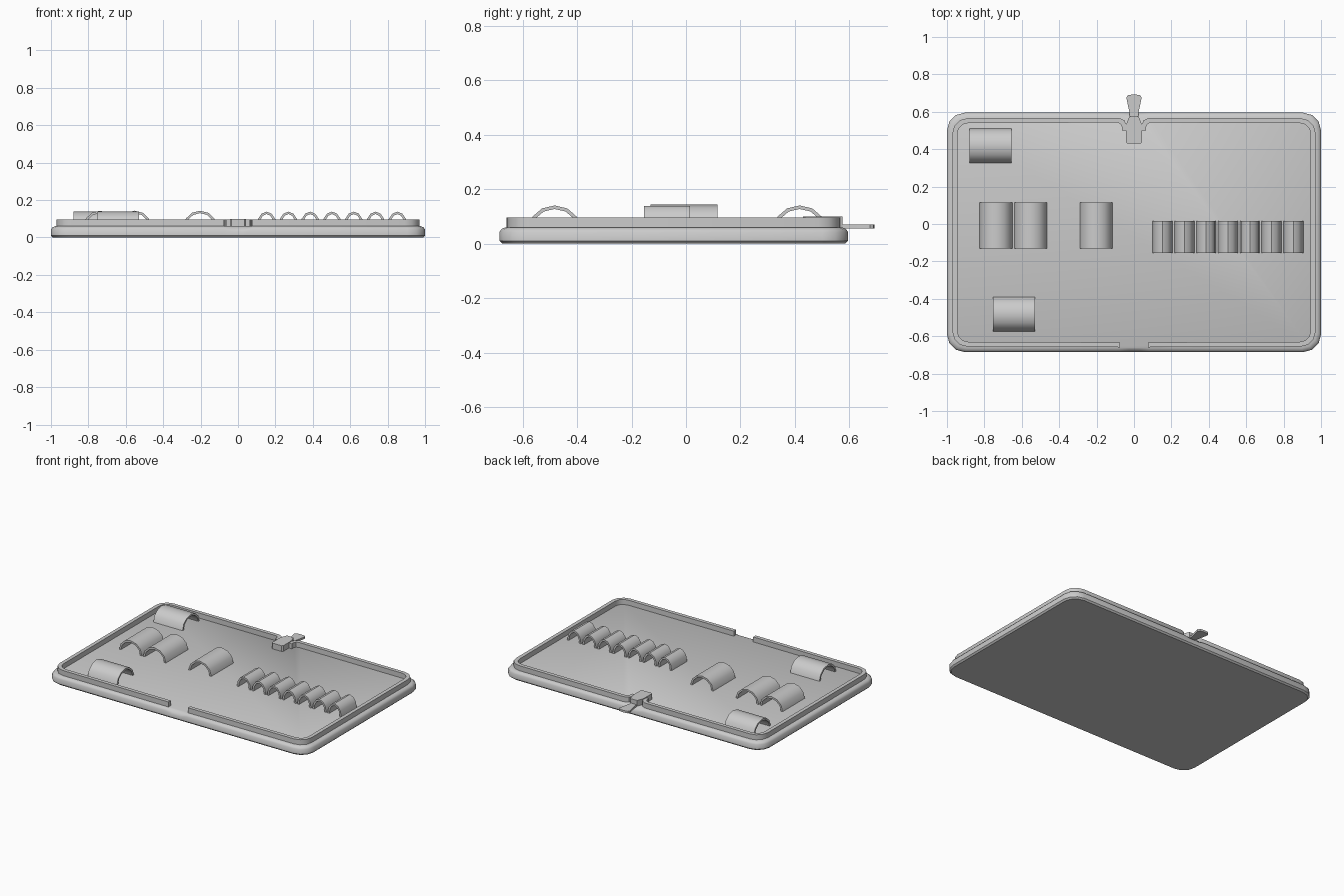
import bpy, bmesh, math
from mathutils import Vector

if "Cube" in bpy.data.objects:
    bpy.data.objects.remove(bpy.data.objects["Cube"], do_unlink=True)

grey = bpy.data.materials.new("light grey plastic")
grey.use_nodes = True
COLOUR = (0.6, 0.6, 0.6, 1)
grey.diffuse_color = COLOUR
grey.node_tree.nodes["Principled BSDF"].inputs["Base Color"].default_value = COLOUR

MID_Y = -0.045      # tray centre, the latch tab sticks out at the back
FLOOR = 0.06
RIM_TOP = 0.095


def finish(name, bm, angle=40):
    bmesh.ops.recalc_face_normals(bm, faces=bm.faces)
    mesh = bpy.data.meshes.new(name)
    bm.to_mesh(mesh)
    bm.free()
    obj = bpy.data.objects.new(name, mesh)
    bpy.context.collection.objects.link(obj)
    mesh.materials.append(grey)
    bpy.ops.object.select_all(action='DESELECT')
    obj.select_set(True)
    bpy.context.view_layer.objects.active = obj
    bpy.ops.object.shade_smooth_by_angle(angle=math.radians(angle))
    return obj


def loft(bm, rings, cap=True):
    """Skin closed rings of points; cap both ends."""
    loops = [[bm.verts.new(p) for p in ring] for ring in rings]
    n = len(loops[0])
    for a, b in zip(loops, loops[1:]):
        for i in range(n):
            j = (i + 1) % n
            bm.faces.new((a[i], a[j], b[j], b[i]))
    if cap:
        bm.faces.new(loops[0])
        bm.faces.new(loops[-1])


def half_outline(inset, radius=0.095, steps=3):
    """Corner points of the right half, front to back."""
    hx, hy, r = 1 - inset, 0.64 - inset, radius - inset * 0.6
    pts = []
    for sign, start in ((-1, -90), (1, 0)):
        for k in range(steps + 1):
            a = math.radians(start + 90 * k / steps)
            pts.append((hx - r + r * math.cos(a),
                        MID_Y + sign * (hy - r) + r * math.sin(a)))
    return pts


def full_outline(inset):
    half = half_outline(inset)
    front, back = MID_Y - 0.64 + inset, MID_Y + 0.64 - inset
    half = [(0.03, front), (0.08, front)] + half + [(0.08, back), (0.03, back)]
    return half + [(-x, y) for x, y in reversed(half)]


# Tray base, with a shallow thumb scoop at the middle of the front and back
bm = bmesh.new()
rings = []
for inset, z, scoop in ((0.01, 0, 0), (0, 0.01, 0), (0, 0.043, 0.012),
                        (0.008, 0.054, 0.01), (0.022, FLOOR, 0)):
    rings.append([(x, y, z - (scoop if abs(x) < 0.05 else 0))
                  for x, y in full_outline(inset)])
loft(bm, rings)
finish("tray_base", bm)


# Raised rim in two halves, open at the front and curling in beside the latch
def wall(bm, path, width, z0, z1):
    pts = [Vector(p) for p in path]
    rings = []
    for i, p in enumerate(pts):
        d0 = (p - pts[max(i - 1, 0)]).normalized()
        d1 = (pts[min(i + 1, len(pts) - 1)] - p).normalized()
        t = (d0 + d1).normalized()
        n = Vector((-t.y, t.x))
        scale = width / 2 / max((d0 if i else d1).dot(t), 0.5)
        a, b = p + n * scale, p - n * scale
        rings.append([(a.x, a.y, z0), (b.x, b.y, z0), (b.x, b.y, z1), (a.x, a.y, z1)])
    loft(bm, rings)


for side, name in ((1, "left_rim"), (-1, "right_rim")):
    path = [(0.075, -0.646)] + half_outline(0.042)
    path += [(0.085, 0.555), (0.062, 0.545), (0.052, 0.522), (0.052, 0.5)]
    bm = bmesh.new()
    wall(bm, [(side * x, y) for x, y in path], 0.026, FLOOR - 0.01, RIM_TOP)
    finish(name, bm)


# Latch: rounded pad inside the tray and a flared tab outside
def plate(name, half, z0, z1):
    outline = half + [(-x, y) for x, y in reversed(half)]
    bm = bmesh.new()
    loft(bm, [[(x, y, z) for x, y in outline] for z in (z0, z1)])
    return finish(name, bm)


plate("latch_pad", [(0.036, 0.43), (0.043, 0.437), (0.043, 0.53), (0.025, 0.575)],
      FLOOR - 0.01, 0.1)
plate("latch_tab", [(0.022, 0.54), (0.023, 0.59), (0.041, 0.675), (0.034, 0.688),
                    (0.012, 0.692)], 0.056, 0.07)


# Holding loops: thin arched straps standing on the floor
def strap(name, x0, x1, y0, y1, top, along_x=False, steps=6, thick=0.013):
    lo, hi, a0, a1 = (y0, y1, x0, x1) if along_x else (x0, x1, y0, y1)
    mid, r, h = (lo + hi) / 2, (hi - lo) / 2, top - FLOOR
    section = []
    for shrink in (0, thick):
        arc = [(mid + (r - shrink) * math.cos(math.pi * k / steps),
                FLOOR + (h - shrink) * math.sin(math.pi * k / steps))
               for k in range(steps + 1)]
        section += arc if shrink == 0 else arc[::-1]
    bm = bmesh.new()
    loft(bm, [[(a, u, z) if along_x else (u, a, z) for u, z in section]
              for a in (a0, a1)])
    finish(name, bm)


for i, x in enumerate((-0.825, -0.64, -0.29)):
    strap(f"wide_loop_{i + 1}", x, x + 0.175, -0.13, 0.115, 0.143)
strap("back_loop", -0.88, -0.655, 0.325, 0.51, 0.14, along_x=True)
strap("front_loop", -0.755, -0.53, -0.575, -0.39, 0.14, along_x=True)
for i in range(7):
    x = 0.1 + i * 0.1165
    strap(f"small_loop_{i + 1}", x, x + 0.106, -0.155, 0.015, 0.138)
